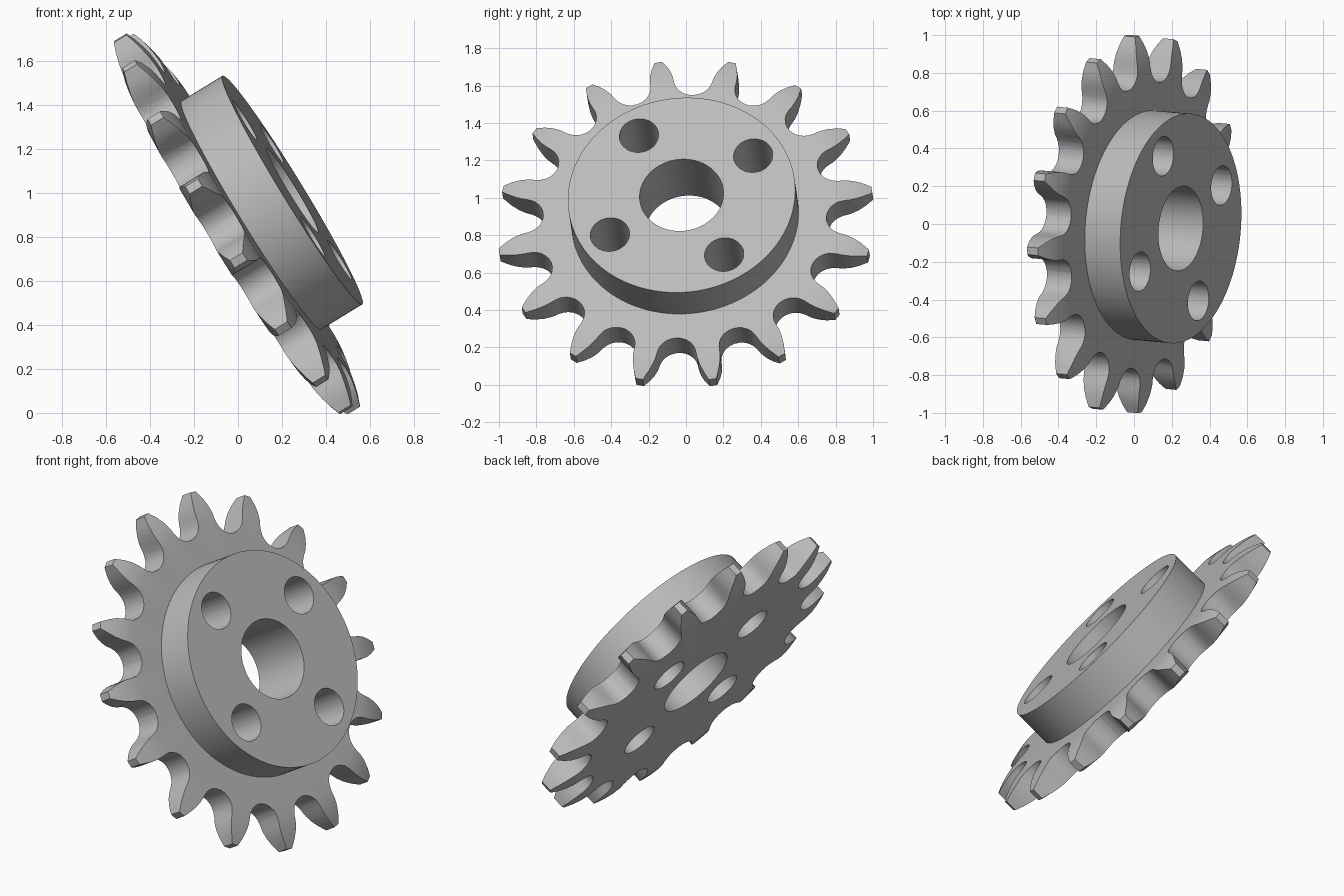
import bpy, bmesh
from math import sin, cos, radians, pi
from mathutils import Matrix, Vector

if "Cube" in bpy.data.objects:
    bpy.data.objects.remove(bpy.data.objects["Cube"])

TEETH = 16
PITCH = 2 * pi / TEETH
TIP_R, SEAT_CENTRE, SEAT_R = 1.01, 0.865, 0.105
HUB_R, BORE_R = 0.61, 0.225
HALF_PLATE, HUB_TOP = 0.077, 0.297

steel = bpy.data.materials.new("plain grey steel")
steel.use_nodes = True
grey = (0.5, 0.5, 0.5, 1)
steel.diffuse_color = grey
steel.node_tree.nodes["Principled BSDF"].inputs["Base Color"].default_value = grey


def finish(name, bm):
    bmesh.ops.recalc_face_normals(bm, faces=bm.faces)
    mesh = bpy.data.meshes.new(name)
    bm.to_mesh(mesh)
    bm.free()
    mesh.materials.append(steel)
    obj = bpy.data.objects.new(name, mesh)
    bpy.context.collection.objects.link(obj)
    return obj


def lathe(name, profile, steps):
    """Turn a closed (radius, height) profile about z."""
    bm = bmesh.new()
    rings = [[bm.verts.new((r * cos(2 * pi * i / steps), r * sin(2 * pi * i / steps), z))
              for r, z in profile] for i in range(steps)]
    n = len(profile)
    for i in range(steps):
        a, b = rings[i], rings[(i + 1) % steps]
        for j in range(n):
            k = (j + 1) % n
            bm.faces.new((a[j], b[j], b[k], a[k]))
    return finish(name, bm)


def prism(name, outline, low=-1, high=1):
    bm = bmesh.new()
    bottom = [bm.verts.new((x, y, low)) for x, y in outline]
    top = [bm.verts.new((x, y, high)) for x, y in outline]
    bm.faces.new(bottom)
    bm.faces.new(top)
    n = len(outline)
    for i in range(n):
        j = (i + 1) % n
        bm.faces.new((bottom[i], bottom[j], top[j], top[i]))
    return finish(name, bm)


def cut(obj, tool, operation):
    tool.hide_render = True
    mod = obj.modifiers.new(operation, 'BOOLEAN')
    mod.operation, mod.object, mod.solver = operation, tool, 'EXACT'
    bpy.ops.object.select_all(action='DESELECT')
    bpy.context.view_layer.objects.active = obj
    obj.select_set(True)
    bpy.ops.object.modifier_apply(modifier=mod.name)
    bpy.data.objects.remove(tool)


# Turned body: bore, raised hub and a disc whose rim tapers on both sides
taper = [(0.82, HALF_PLATE), (0.87, 0.073), (0.92, 0.063), (0.97, 0.049), (1.02, 0.03)]
body = [(BORE_R, HUB_TOP), (HUB_R, HUB_TOP), (HUB_R, HALF_PLATE)] + taper
body += [(r, -z) for r, z in reversed(taper)] + [(BORE_R, -HALF_PLATE)]
sprocket = lathe("sprocket_wheel", body, 128)

# Tooth outline: round roller seats joined by convex flanks and narrow tips
seat = [(SEAT_R * sin(radians(a)), SEAT_CENTRE - SEAT_R * cos(radians(a)))
        for a in range(0, 76, 15)]
flank = [(0.111, 0.877), (0.126, 0.915), (0.147, 0.952)]
tip = [(TIP_R * sin(radians(a)), TIP_R * cos(radians(a))) for a in (10.1, 11.25)]
half = seat + flank + tip
gap = [(-x, y) for x, y in reversed(half[1:-1])] + half
outline = []
for i in range(TEETH):
    turn = Matrix.Rotation((i + 0.5) * PITCH - pi / 2, 2)
    outline += [turn @ Vector(p) for p in reversed(gap)]
cut(sprocket, prism("tooth_cutter", outline), 'INTERSECT')

# Four bolt holes through hub and disc
for i in range(4):
    a = PITCH + i * pi / 2
    ring = [(0.447 * cos(a) + 0.105 * cos(t * pi / 24),
             0.447 * sin(a) + 0.105 * sin(t * pi / 24)) for t in range(48)]
    cut(sprocket, prism("hole_cutter", ring), 'DIFFERENCE')

bpy.ops.object.shade_smooth_by_angle(angle=radians(28))

# Tilt the wheel on its axis
axis = Vector((0.85, -0.08, 0.52)).normalized()
across = (Vector((0, 1, 0)) - axis.y * axis).normalized()
up = axis.cross(across)
basis = Matrix((across, up, axis)).transposed().to_4x4()
sprocket.matrix_world = (Matrix.Translation((-0.005, 0, 0.86)) @ basis
                         @ Matrix.Rotation(radians(8.25), 4, 'Z'))
